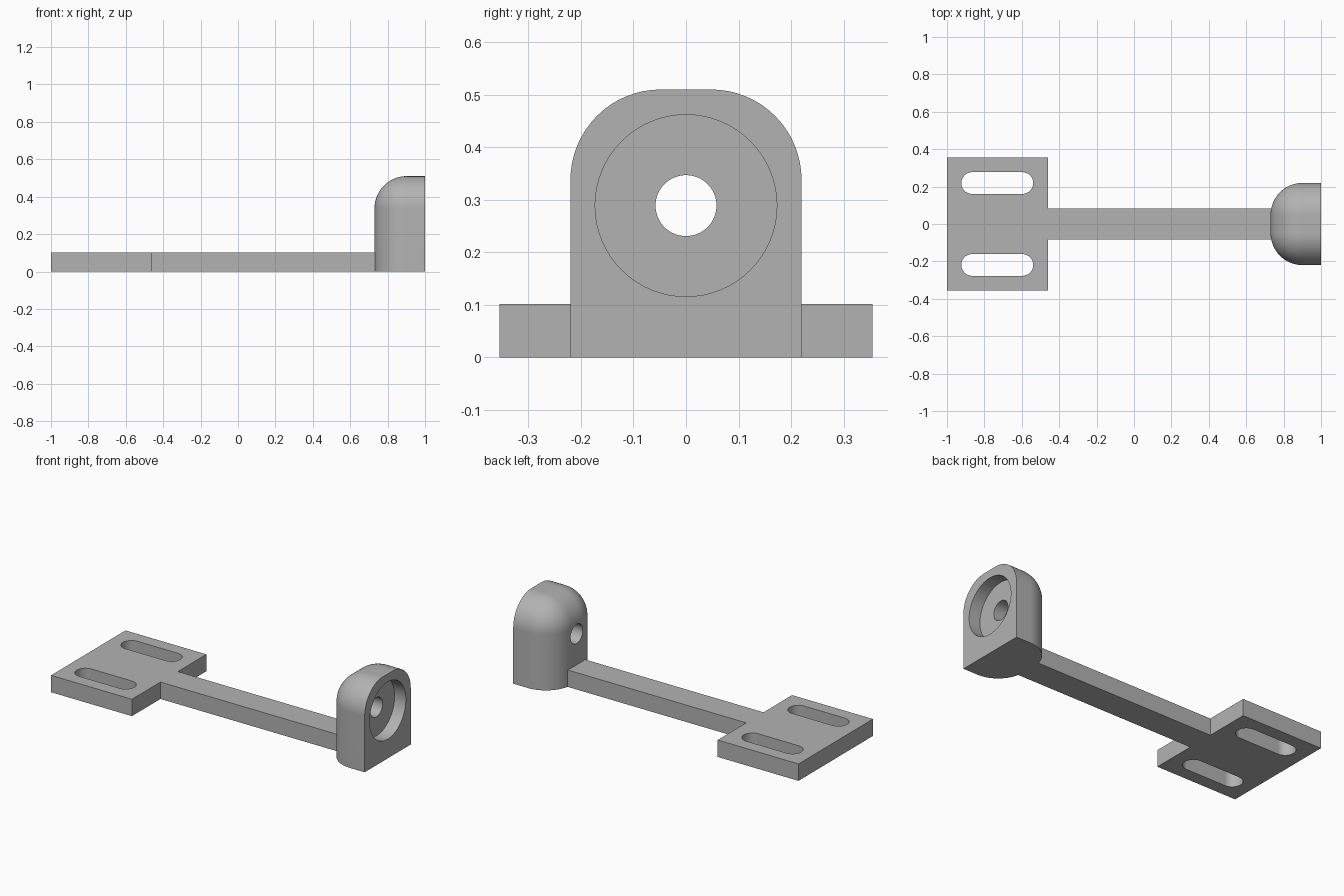
import bpy
import bmesh
from mathutils import Matrix, Vector

default = bpy.data.objects.get("Cube")
if default:
    bpy.data.objects.remove(default, do_unlink=True)

# Single plain grey
grey = bpy.data.materials.new("plain_grey")
grey.use_nodes = True
colour = (0.45, 0.45, 0.45, 1)
grey.diffuse_color = colour
grey.node_tree.nodes["Principled BSDF"].inputs["Base Color"].default_value = colour

THICK = 0.102
HOLE_R = 0.058
BORE_Z = 0.289


def make_object(name, bm):
    bmesh.ops.recalc_face_normals(bm, faces=bm.faces)
    mesh = bpy.data.meshes.new(name)
    bm.to_mesh(mesh)
    bm.free()
    mesh.materials.append(grey)
    obj = bpy.data.objects.new(name, mesh)
    bpy.context.collection.objects.link(obj)
    return obj


def box_mesh(low, high):
    low, high = Vector(low), Vector(high)
    bm = bmesh.new()
    bmesh.ops.create_cube(bm, size=1)
    bmesh.ops.scale(bm, vec=high - low, verts=bm.verts)
    bmesh.ops.translate(bm, vec=(low + high) / 2, verts=bm.verts)
    return bm


def cylinder(name, radius, depth, centre, axis):
    bm = bmesh.new()
    turn = Matrix.Rotation(1.5707963, 4, "Y") if axis == "X" else Matrix()
    bmesh.ops.create_cone(bm, cap_ends=True, segments=64, radius1=radius, radius2=radius,
                          depth=depth, matrix=Matrix.Translation(centre) @ turn)
    return make_object(name, bm)


def slot(name, y):
    # Cylinder stretched into a slot by pulling its halves apart
    bm = bmesh.new()
    bmesh.ops.create_cone(bm, cap_ends=True, segments=64, radius1=HOLE_R, radius2=HOLE_R,
                          depth=0.4, matrix=Matrix.Rotation(0.0490874, 4, "Z"))
    for v in bm.verts:
        v.co.x += 0.134 if v.co.x > 0 else -0.134
    bmesh.ops.translate(bm, vec=(-0.731, y, 0.05), verts=bm.verts)
    return make_object(name, bm)


def combine(target, other, operation):
    mod = target.modifiers.new(operation, "BOOLEAN")
    mod.operation = operation
    mod.solver = "EXACT"
    mod.object = other
    bpy.context.view_layer.objects.active = target
    bpy.ops.object.modifier_apply(modifier=mod.name)
    bpy.data.objects.remove(other, do_unlink=True)


# Upright housing: rounded on the top and rear, flat on the open end
bm = box_mesh((0.73, -0.22, 0), (1, 0.22, 0.51))
rounded = []
for e in bm.edges:
    m = (e.verts[0].co + e.verts[1].co) / 2
    top_edge = m.z > 0.5 and m.x < 0.99
    rear_upright = m.x < 0.74 and abs(m.y) > 0.2
    if top_edge or rear_upright:
        rounded.append(e)
bmesh.ops.bevel(bm, geom=rounded, offset=0.172, segments=16, profile=0.5, affect="EDGES")
bracket = make_object("slotted_bracket", bm)

# Flat arm and mounting plate joined to the housing
arm = make_object("arm", box_mesh((-0.6, -0.083, 0), (0.82, 0.083, THICK)))
plate = make_object("mounting_plate", box_mesh((-1, -0.355, 0), (-0.46, 0.355, THICK)))
combine(plate, arm, "UNION")
combine(bracket, plate, "UNION")

# Counterbore, through hole and two adjustment slots
combine(bracket, cylinder("counterbore", 0.173, 0.2, (1.025, 0, BORE_Z), "X"), "DIFFERENCE")
combine(bracket, cylinder("through_hole", HOLE_R, 0.6, (0.87, 0, BORE_Z), "X"), "DIFFERENCE")
for side in (-1, 1):
    combine(bracket, slot("slot", side * 0.219), "DIFFERENCE")

# Smooth curves with crisp edges
bpy.ops.object.select_all(action="DESELECT")
bracket.select_set(True)
bpy.context.view_layer.objects.active = bracket
bpy.ops.object.shade_smooth_by_angle(angle=0.52)
weighted = bracket.modifiers.new("flat_face_normals", "WEIGHTED_NORMAL")
weighted.keep_sharp = True
